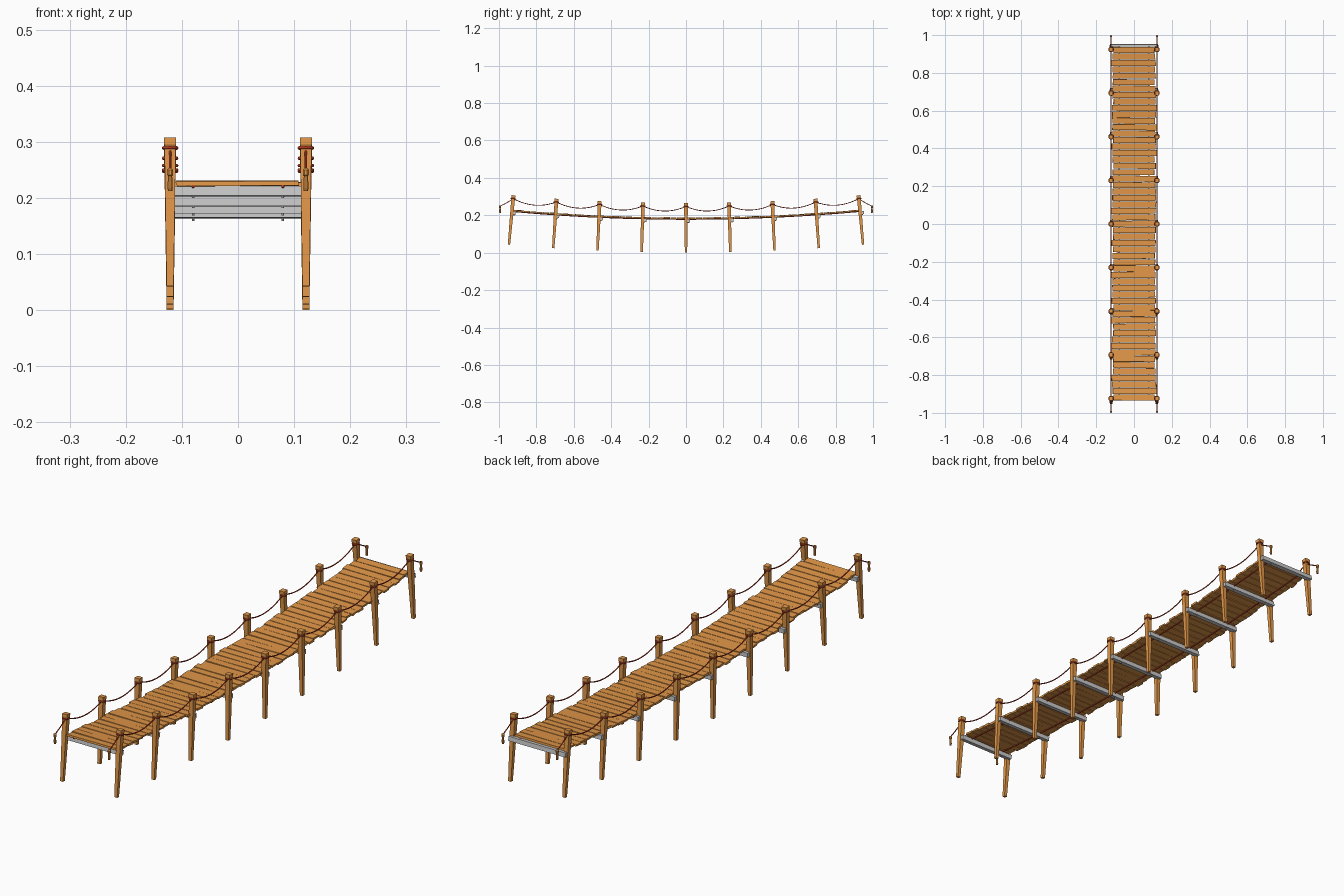
import bpy, bmesh, math, random
from mathutils import Vector, Matrix

if "Cube" in bpy.data.objects:
    bpy.data.objects.remove(bpy.data.objects["Cube"])

random.seed(4)

def mat(name, c):
    m = bpy.data.materials.new(name)
    m.diffuse_color = (*c, 1)
    m.use_nodes = True
    m.node_tree.nodes["Principled BSDF"].inputs["Base Color"].default_value = m.diffuse_color
    return m

WOOD = mat("warm wood", (0.76, 0.31, 0.065))
ROPE = mat("red rope", (0.50, 0.045, 0.018))
GREY = mat("grey beam", (0.60, 0.60, 0.60))

END = 0.93
def deck(y):                       # height of the sagging deck
    return 0.184 + 0.042 * (y / END) ** 2
def frame(y):                      # local frame following the deck curve
    a = math.atan(2 * 0.042 * y / END ** 2)
    return Matrix.Translation((0, y, deck(y))) @ Matrix.Rotation(a, 4, 'X')

def finish(bm, name, m, smooth=False):
    bmesh.ops.recalc_face_normals(bm, faces=bm.faces)
    me = bpy.data.meshes.new(name)
    bm.to_mesh(me)
    bm.free()
    me.materials.append(m)
    for p in me.polygons:
        p.use_smooth = smooth
    o = bpy.data.objects.new(name, me)
    bpy.context.collection.objects.link(o)
    return o

def lathe(bm, prof, n, mtx, cap=True):      # rings of (radius, height)
    rings = [[bm.verts.new(mtx @ Vector((r * math.cos(t), r * math.sin(t), z)))
              for t in [2 * math.pi * (i + .5) / n for i in range(n)]] for r, z in prof]
    for a, b in zip(rings, rings[1:]):
        for i in range(n):
            j = (i + 1) % n
            bm.faces.new((a[i], a[j], b[j], b[i]))
    if cap:
        bm.faces.new(rings[0][::-1])
        bm.faces.new(rings[-1])

def square(bm, prof, mtx):                  # square section, (half width, height)
    lathe(bm, [(h * math.sqrt(2), z) for h, z in prof], 4, mtx)

def torus(bm, R, r, mtx, n=14, k=6):
    prof = [(R + r * math.cos(2 * math.pi * i / k), r * math.sin(2 * math.pi * i / k)) for i in range(k)]
    lathe(bm, prof + prof[:1], n, mtx, False)
    bmesh.ops.remove_doubles(bm, verts=bm.verts, dist=1e-6)

def tube(name, pts, r):
    cu = bpy.data.curves.new(name, 'CURVE')
    cu.dimensions = '3D'
    cu.bevel_depth = r
    cu.bevel_resolution = 1
    cu.use_fill_caps = True
    s = cu.splines.new('POLY')
    s.points.add(len(pts) - 1)
    for p, q in zip(s.points, pts):
        p.co = (*q, 1)
    cu.materials.append(ROPE)
    o = bpy.data.objects.new(name, cu)
    bpy.context.collection.objects.link(o)
    bpy.ops.object.select_all(action='DESELECT')
    o.select_set(True)
    bpy.context.view_layer.objects.active = o
    bpy.ops.object.convert(target='MESH')

ys = [END * (i - 4) / 4 for i in range(9)]
PX = 0.121

# square tapered posts, beams with pins, rope rings
posts, beams, rings, pins = (bmesh.new() for _ in range(4))
for y in ys:
    F = frame(y)
    for s in (-1, 1):
        P = F @ Matrix.Translation((s * PX, 0, 0))
        square(posts, [(.0062, -.184), (.0100, .060), (.0100, .067), (.0108, .069), (.0108, .081)], P)
        torus(rings, .0122, .0030, P @ Matrix.Translation((0, 0, .0632)))
        lathe(pins, [(.0028, -.025), (.0028, -.004)], 6, F @ Matrix.Translation((s * .08, .012, 0)))
    B = F @ Matrix.Translation((0, .012, -.0130)) @ Matrix.Rotation(math.pi / 2, 4, 'Y')
    square(beams, [(.0088, -.127), (.0088, .127)], B)
finish(posts, "posts", WOOD)
finish(beams, "cross_beams", GREY)
finish(rings, "post_rope_rings", ROPE, True)
finish(pins, "beam_pins", GREY)

# planks with uneven ends
planks = bmesh.new()
N = 55
pitch = 1.873 / N
for i in range(N):
    y = -0.935 + pitch * (i + .5)
    M = (frame(y) @ Matrix.Rotation(random.uniform(-.008, .008), 4, 'Z')
         @ Matrix.Rotation(random.uniform(-.008, .008), 4, 'Y')
         @ Matrix.Translation((random.uniform(-.003, .003), 0, random.uniform(-.001, .001))))
    w = random.uniform(.109, .117)
    h = pitch / 2 - random.uniform(.0010, .0018)
    a, b = ([planks.verts.new(M @ Vector((x + random.uniform(-.002, .002), v, z)))
             for v, z in ((-h, -.004), (h, -.004), (h, .004), (-h, .004))] for x in (-w, w))
    for q in range(4):
        planks.faces.new((a[q], a[(q + 1) % 4], b[(q + 1) % 4], b[q]))
    planks.faces.new(a)
    planks.faces.new(b[::-1])
finish(planks, "deck_planks", WOOD)

# handrail ropes, end tassels and ropes under the deck
tassels = bmesh.new()
for s in (-1, 1):
    top = [frame(y) @ Vector((s * PX, 0, .0635)) for y in ys]
    pts = []
    for a, b in zip(top, top[1:]):
        for k in range(10):
            t = k / 10
            p = a.lerp(b, t)
            p.z -= .026 * 4 * t * (1 - t)
            pts.append(p)
    pts.append(top[-1])
    tails = []
    for e, a in ((-1, top[0]), (1, top[-1])):
        tip = Vector((s * PX, e * .994, .25))
        tail = []
        for k in range(1, 7):
            t = k / 6
            p = a.lerp(tip, t)
            p.z -= .003 * 4 * t * (1 - t)
            tail.append(p)
        tails.append(tail)
        lathe(tassels, [(.003, .253), (.006, .250), (.006, .241), (.004, .239), (.0052, .218), (.004, .212)],
              8, Matrix.Translation((s * PX, e * .9943, 0)))
    tube("handrail_rope", tails[0][::-1] + pts + tails[1], .0023)
    tube("under_deck_rope", [frame(y) @ Vector((s * .08, 0, -.0055))
                             for y in [-.935 + 1.873 * i / 40 for i in range(41)]], .0028)
finish(tassels, "rope_tassels", WOOD)
